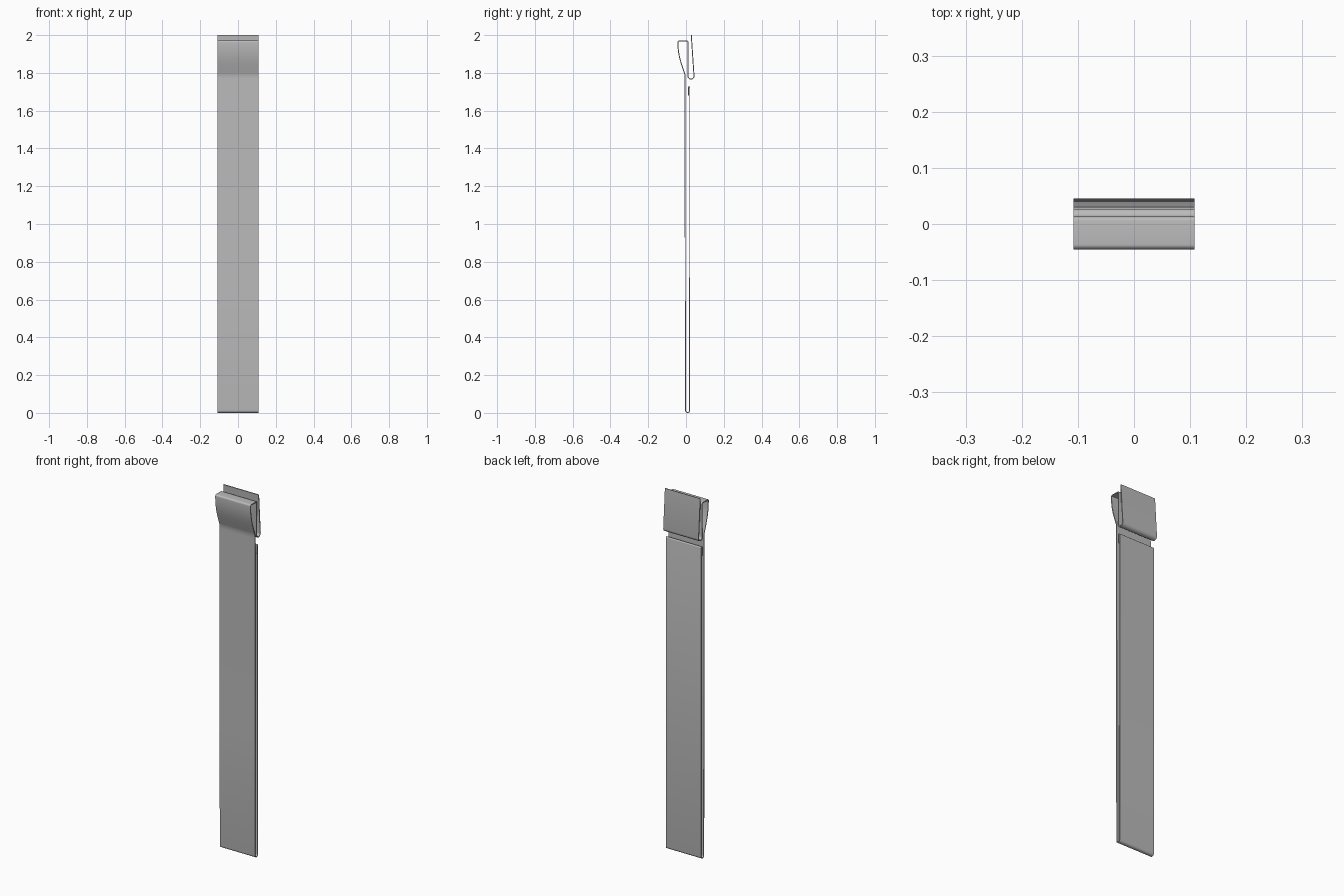
import bpy, bmesh, math
from mathutils import Vector

cube = bpy.data.objects.get("Cube")
if cube:
    bpy.data.objects.remove(cube, do_unlink=True)

HALF_WIDTH = 0.108
THICK = 0.005

metal = bpy.data.materials.new("plain_grey")
metal.use_nodes = True
grey = (0.5, 0.5, 0.5, 1)
metal.diffuse_color = grey
metal.node_tree.nodes["Principled BSDF"].inputs["Base Color"].default_value = grey


def arc(y, z, r, start, end, steps=10):
    """Points on an arc in the side plane, angles in degrees."""
    return [(y + r * math.cos(a), z + r * math.sin(a))
            for a in (math.radians(start + (end - start) * i / steps)
                      for i in range(steps + 1))]


def bezier(a, b, c, d, steps=14):
    """Points on a cubic curve in the side plane."""
    a, b, c, d = map(Vector, (a, b, c, d))
    return [tuple(a * (1 - t) ** 3 + b * 3 * t * (1 - t) ** 2
                  + c * 3 * t * t * (1 - t) + d * t ** 3)
            for t in (i / steps for i in range(steps + 1))]


def bent_strip(name, path):
    """Sweep a side profile across the width and give it sheet thickness."""
    bm = bmesh.new()
    rows = [[bm.verts.new((x, y, z)) for x in (-HALF_WIDTH, HALF_WIDTH)]
            for y, z in path]
    for (a, b), (c, d) in zip(rows, rows[1:]):
        bm.faces.new((a, b, d, c))
    mesh = bpy.data.meshes.new(name)
    bm.to_mesh(mesh)
    bm.free()
    mesh.materials.append(metal)
    obj = bpy.data.objects.new(name, mesh)
    bpy.context.collection.objects.link(obj)
    sheet = obj.modifiers.new("sheet_thickness", "SOLIDIFY")
    sheet.thickness = THICK
    sheet.offset = 0
    sheet.use_even_offset = True
    bpy.context.view_layer.objects.active = obj
    obj.select_set(True)
    bpy.ops.object.modifier_apply(modifier=sheet.name)
    bpy.ops.object.shade_smooth_by_angle(angle=math.radians(35))
    obj.select_set(False)


# Back flap, leaning in towards its top, and the hook under it
path = [(0.028, 2.0)]
path += arc(0.0265, 1.783, 0.016, 0, -180)
# Flat-topped loop at the head
path += arc(0.0055, 1.963, 0.005, 0, 90, 5)
path += arc(-0.0365, 1.962, 0.006, 90, 180, 6)
# Bulging front of the loop, running into the long front panel
path += bezier((-0.0425, 1.955), (-0.042, 1.89), (-0.025, 1.85), (-0.005, 1.79))
path += [(-0.0045, 1.77), (-0.004, 0.67)]
# Bottom bend and the long back panel
path += arc(0.0085, 0.0135, 0.011, 180, 360)
# Hem folded inwards at the top of the back panel
path += arc(0.0165, 1.723, 0.0035, 0, 180, 6)
path += [(0.013, 1.68)]

bent_strip("folded_clip_strip", path)
